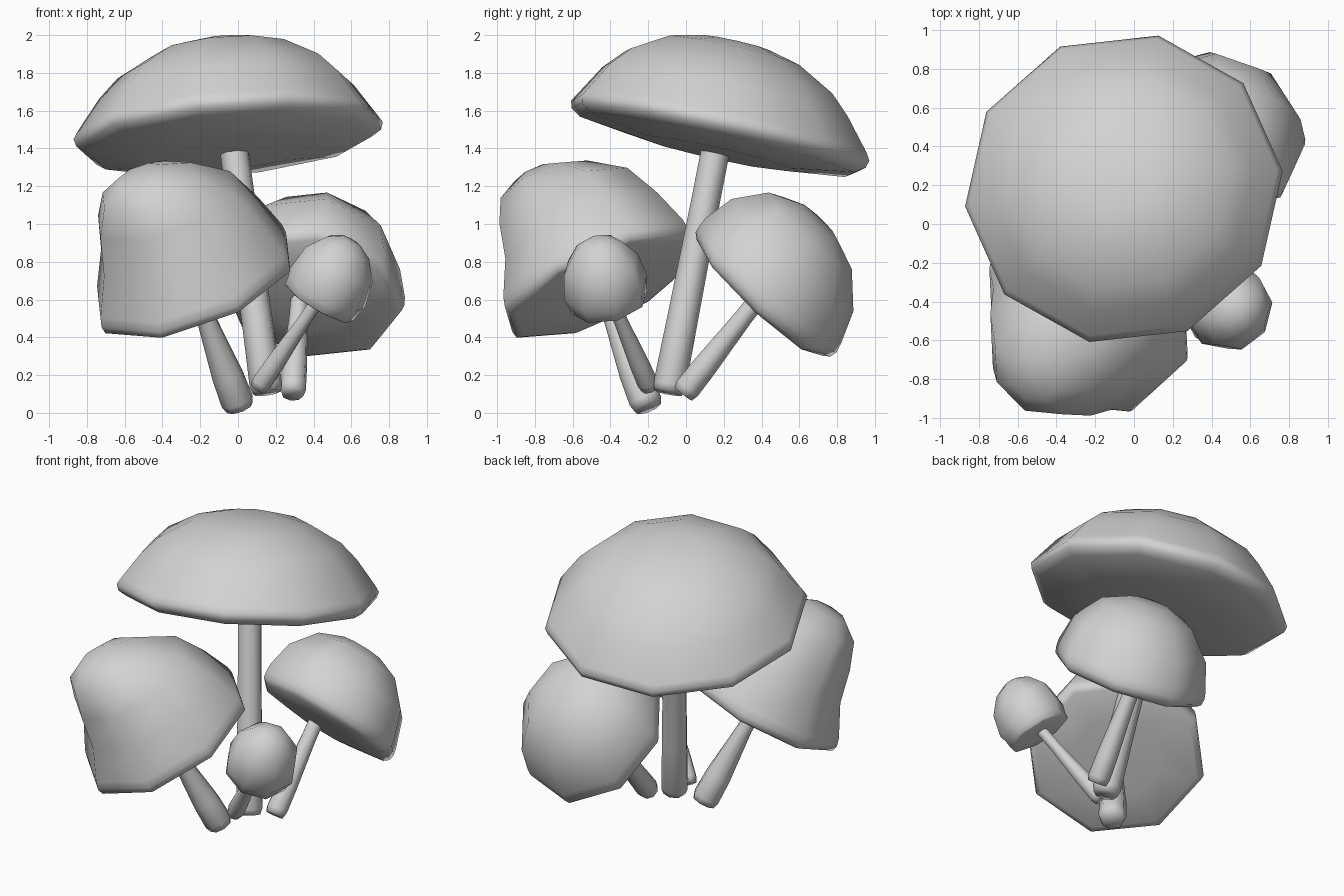
import bpy
import bmesh
from math import cos, sin, radians, tau
from mathutils import Vector

cube = bpy.data.objects.get("Cube")
if cube:
    bpy.data.objects.remove(cube, do_unlink=True)

GREY = (0.65, 0.65, 0.65, 1)
grey = bpy.data.materials.new("plain_grey")
grey.use_nodes = True
grey.diffuse_color = GREY
grey.node_tree.nodes["Principled BSDF"].inputs["Base Color"].default_value = GREY

UP = Vector((0, 0, 1))


def lathe(name, origin, axis, profile, sides, phase=0):
    """Spin a (radius, height, shift) profile round a tilted axis; zero radius closes an end.
    Shift moves a ring sideways, back against the tilt."""
    axis = Vector(axis).normalized()
    turn = UP.rotation_difference(axis)
    back = -Vector((axis.x, axis.y, 0)).normalized()
    bm = bmesh.new()
    rings = []
    for r, h, shift in profile:
        ring = []
        for i in range(sides if r > 0 else 1):
            a = radians(phase) + tau * i / sides
            local = Vector((r * cos(a), r * sin(a), h)) + back * shift
            ring.append(bm.verts.new(Vector(origin) + turn @ local))
        rings.append(ring)
    for low, high in zip(rings, rings[1:]):
        for i in range(sides):
            j = (i + 1) % sides
            corners = [low[i % len(low)], low[j % len(low)],
                       high[j % len(high)], high[i % len(high)]]
            bm.faces.new(list(dict.fromkeys(corners)))
    bmesh.ops.recalc_face_normals(bm, faces=bm.faces)
    mesh = bpy.data.meshes.new(name)
    bm.to_mesh(mesh)
    bm.free()
    mesh.materials.append(grey)
    obj = bpy.data.objects.new(name, mesh)
    bpy.context.collection.objects.link(obj)
    bpy.ops.object.select_all(action='DESELECT')
    obj.select_set(True)
    bpy.context.view_layer.objects.active = obj
    bpy.ops.object.shade_smooth_by_angle(angle=radians(80))


def cap(name, centre, axis, radius, sag, dome, sides, phase):
    """Dome with a narrow rolled rim and an underside that sags in the middle."""
    under = [(0, -sag, 0), (radius * 0.5, -sag * 0.92, 0),
             (radius * 0.92, -sag * 0.35 - 0.01, 0)]
    rim = [(radius * 0.985, -0.01, 0), (radius, 0.03, 0)]
    lathe(name, centre, axis, under + rim + dome, sides, phase)


def stem(name, base, top, r_base, r_top):
    """Tapered stalk with a bevelled foot."""
    base, top = Vector(base), Vector(top)
    length = (top - base).length
    profile = [(0, -0.025), (r_base * 0.85, -0.025), (r_base, 0.015),
               (r_base * 0.95, length * 0.25), (r_top, length * 0.75),
               (r_top, length), (0, length)]
    lathe(name, base, top - base, [(r, h, 0) for r, h in profile], 8, 10)


# Tall mushroom
cap("tall_cap", (-0.05, 0.175, 1.465), (-0.08, 0.22, 1), 0.825, 0.1,
    [(0.80, 0.07, 0), (0.68, 0.235, 0.02), (0.575, 0.34, 0.025), (0.37, 0.455, 0.03),
     (0.19, 0.5, 0.03), (0, 0.505, 0.03)], 10, 6)
stem("tall_stem", (0.15, -0.09, 0.13), (-0.03, 0.17, 1.46), 0.088, 0.077)

# Large bell-shaped mushroom at the front
cap("bell_cap", (-0.225, -0.445, 0.68), (-0.38, -0.45, 1), 0.57, 0.04,
    [(0.56, 0.08, 0.005), (0.475, 0.28, 0.025), (0.40, 0.49, 0), (0.27, 0.65, -0.07),
     (0.13, 0.73, -0.1), (0, 0.74, -0.1)], 8, 21)
stem("bell_stem", (0.0, -0.21, 0.05), (-0.23, -0.45, 0.66), 0.088, 0.05)

# Medium mushroom at the back
cap("back_cap", (0.39, 0.415, 0.635), (0.16, 0.68, 0.72), 0.495, 0.075,
    [(0.49, 0.08, 0.01), (0.44, 0.25, 0.03), (0.30, 0.41, 0.05), (0.14, 0.475, 0.06),
     (0, 0.48, 0.06)], 8, 1)
stem("back_stem", (0.29, 0.0, 0.12), (0.33, 0.41, 0.64), 0.07, 0.05)

# Small mushroom
cap("small_cap", (0.435, -0.41, 0.595), (0.5, -0.2, 0.85), 0.215, 0.02,
    [(0.23, 0.08, 0), (0.205, 0.22, 0.01), (0.13, 0.32, 0.015), (0.06, 0.36, 0.02),
     (0, 0.365, 0.02)], 8, 10)
stem("small_stem", (0.12, -0.2, 0.15), (0.42, -0.39, 0.59), 0.055, 0.037)
